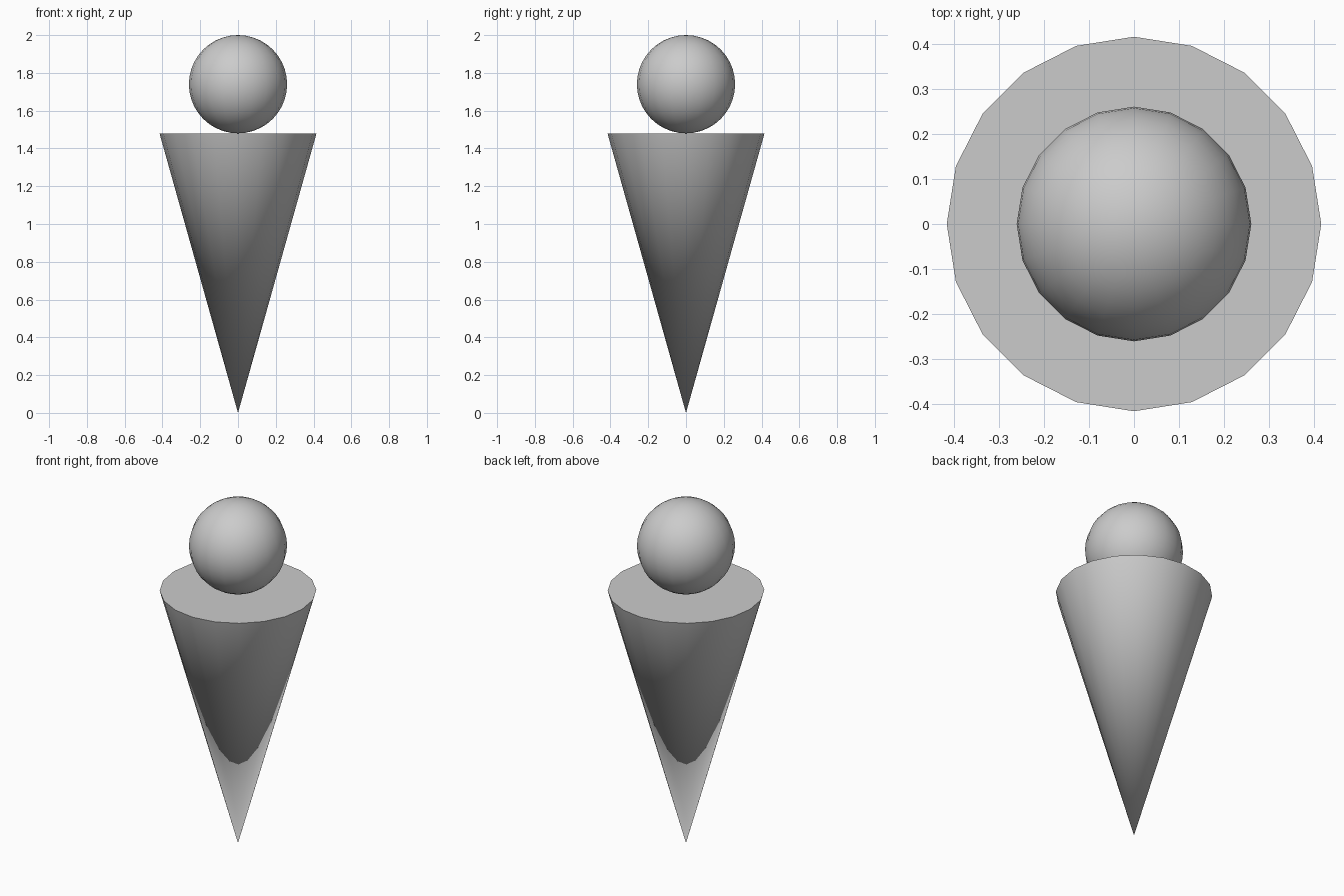
import bpy
from math import pi, radians

if "Cube" in bpy.data.objects:
    bpy.data.objects.remove(bpy.data.objects["Cube"])

SIDES = 20
CONE_H, CONE_R = 1.478, 0.415
BALL_R = 0.26


def finish(name):
    obj = bpy.context.object
    obj.name = name
    bpy.ops.object.transform_apply(location=False, rotation=True, scale=True)
    bpy.ops.object.shade_smooth_by_angle(angle=radians(40))
    return obj


# Body: capped cone standing on its tip
bpy.ops.mesh.primitive_cone_add(vertices=SIDES, radius1=CONE_R, radius2=0,
                                depth=CONE_H, location=(0, 0, CONE_H / 2),
                                rotation=(pi, 0, 0))
finish("body_cone")

# Head: ball resting just above the flat top
bpy.ops.mesh.primitive_uv_sphere_add(segments=SIDES, ring_count=SIDES,
                                     radius=BALL_R, location=(0, 0, 2 - BALL_R))
finish("head_ball")
